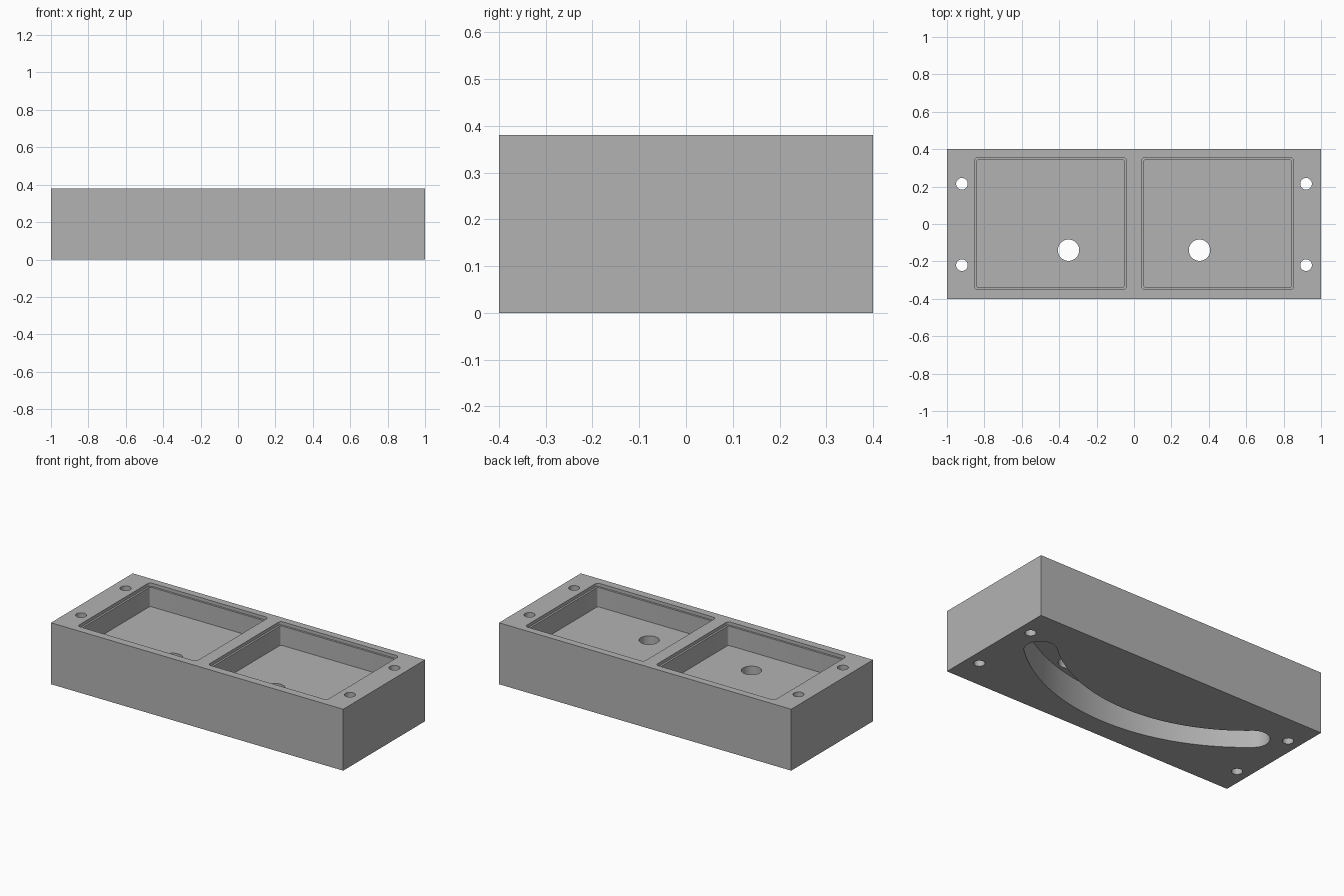
import bpy, bmesh
from math import pi, sin, cos, atan2, hypot, radians

if "Cube" in bpy.data.objects:
    bpy.data.objects.remove(bpy.data.objects["Cube"])

LENGTH, DEPTH, HEIGHT = 2.0, 0.8, 0.38
POCKET_FLOOR, CHANNEL_TOP = 0.24, 0.18

grey = bpy.data.materials.new("plain grey")
grey.use_nodes = True
tone = (0.45, 0.45, 0.45, 1)
grey.diffuse_color = tone
grey.node_tree.nodes["Principled BSDF"].inputs["Base Color"].default_value = tone


def prism(name, outline, z0, z1):
    """Extrude a counter-clockwise outline from z0 to z1."""
    bm = bmesh.new()
    base = bm.faces.new([bm.verts.new((x, y, z0)) for x, y in outline])
    top = bmesh.ops.extrude_face_region(bm, geom=[base])["geom"]
    verts = [v for v in top if isinstance(v, bmesh.types.BMVert)]
    bmesh.ops.translate(bm, verts=verts, vec=(0, 0, z1 - z0))
    bmesh.ops.recalc_face_normals(bm, faces=bm.faces)
    mesh = bpy.data.meshes.new(name)
    bm.to_mesh(mesh)
    bm.free()
    mesh.materials.append(grey)
    obj = bpy.data.objects.new(name, mesh)
    bpy.context.collection.objects.link(obj)
    return obj


def arc(cx, cy, r, start, end, steps):
    angles = [start + (end - start) * i / steps for i in range(steps + 1)]
    return [(cx + r * cos(a), cy + r * sin(a)) for a in angles]


def circle(cx, cy, r, steps=48):
    return arc(cx, cy, r, 0, 2 * pi, steps)[:-1]


def rounded_rect(cx, cy, w, d, r):
    corners = ((1, 1), (-1, 1), (-1, -1), (1, -1))
    points = []
    for i, (sx, sy) in enumerate(corners):
        points += arc(cx + sx * (w / 2 - r), cy + sy * (d / 2 - r), r,
                      i * pi / 2, (i + 1) * pi / 2, 6)
    return points


def curved_slot(mid_y, end_x, end_y, r):
    """Round-ended slot following an arc through its middle and both ends."""
    rise = end_y - mid_y
    radius = (end_x ** 2 + rise ** 2) / (2 * rise)
    cy = mid_y + radius
    right = atan2(end_y - cy, end_x)
    left = -pi - right
    outer = arc(0, cy, radius + r, left, right, 64)
    inner = arc(0, cy, radius - r, right, left, 64)
    cap_r = arc(end_x, end_y, r, right, right + pi, 20)[1:-1]
    cap_l = arc(-end_x, end_y, r, left + pi, left + 2 * pi, 20)[1:-1]
    return outer + cap_r + inner + cap_l


# Solid block
block = prism("tray_block", [(-LENGTH / 2, -DEPTH / 2), (LENGTH / 2, -DEPTH / 2),
                             (LENGTH / 2, DEPTH / 2), (-LENGTH / 2, DEPTH / 2)], 0, HEIGHT)

# Cutters for the pockets, their rim ledges, drains, bolt holes and channel
cutters = []
for side in (-1, 1):
    x = side * 0.447
    cutters.append(prism("pocket_ledge", rounded_rect(x, 0.002, 0.814, 0.706, 0.02),
                         HEIGHT - 0.02, HEIGHT + 0.1))
    cutters.append(prism("pocket", rounded_rect(x, 0.002, 0.79, 0.682, 0.012),
                         POCKET_FLOOR, HEIGHT + 0.1))
    cutters.append(prism("drain_hole", circle(side * 0.35, -0.14, 0.057),
                         CHANNEL_TOP - 0.05, POCKET_FLOOR + 0.05))
    for y in (-0.22, 0.215):
        cutters.append(prism("bolt_hole", circle(side * 0.92, y, 0.031), -0.1, HEIGHT + 0.1))
cutters.append(prism("drain_channel", curved_slot(-0.18, 0.76, 0.11, 0.091), -0.1, CHANNEL_TOP))

# Carve the block
bpy.context.view_layer.objects.active = block
block.select_set(True)
for cutter in cutters:
    cutter.hide_render = True
    mod = block.modifiers.new(cutter.name, 'BOOLEAN')
    mod.operation = 'DIFFERENCE'
    mod.solver = 'EXACT'
    mod.object = cutter
    bpy.ops.object.modifier_apply(modifier=mod.name)
for cutter in cutters:
    bpy.data.objects.remove(cutter)

bpy.ops.object.shade_smooth_by_angle(angle=radians(30))
